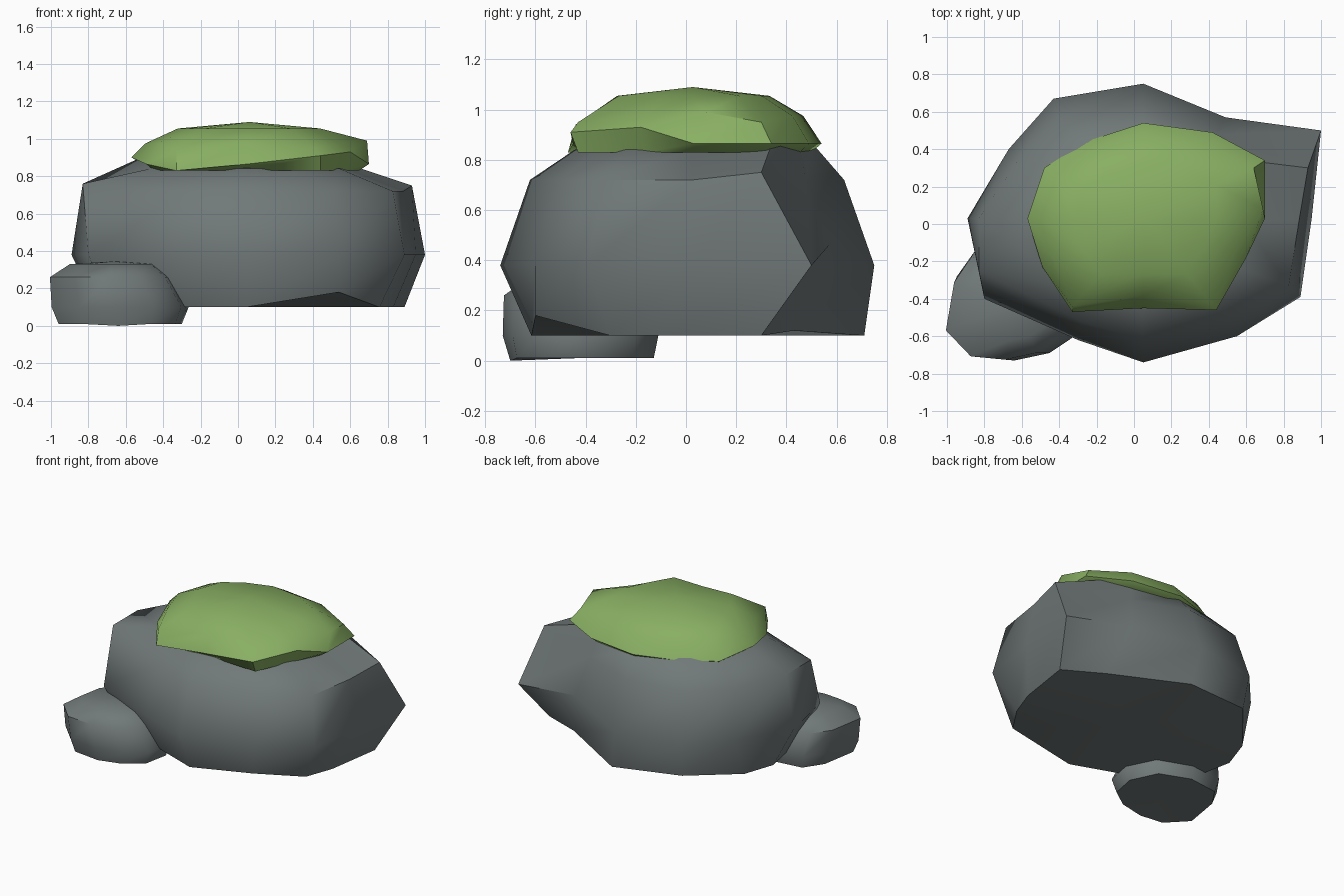
import bpy
import bmesh
import math

cube = bpy.data.objects.get("Cube")
if cube:
    bpy.data.objects.remove(cube, do_unlink=True)


def make_material(name, colour):
    mat = bpy.data.materials.new(name)
    mat.use_nodes = True
    mat.diffuse_color = (*colour, 1)
    mat.node_tree.nodes["Principled BSDF"].inputs["Base Color"].default_value = (*colour, 1)
    return mat


def stone(name, material, outline, centre, levels, bottom, top, nudges=None, angle=50):
    """Stack scaled copies of an outline; levels hold (z, scale x, scale y, shift x, shift y)."""
    cx, cy = centre
    count = len(outline)
    bm = bmesh.new()
    rings = []
    for z, sx, sy, dx, dy in levels:
        rings.append([bm.verts.new((cx + (x - cx) * sx + dx, cy + (y - cy) * sy + dy, z))
                      for x, y in outline])
    # Move individual corners to break up the regular shape
    for (level, corner), place in (nudges or {}).items():
        rings[level][corner].co = place
    # Side faces
    for low, high in zip(rings, rings[1:]):
        for i in range(count):
            j = (i + 1) % count
            bm.faces.new((low[i], low[j], high[j], high[i]))
    # Fan caps
    for ring, z in ((rings[0], bottom), (rings[-1], top)):
        middle = sum((v.co.xy for v in ring[1:]), ring[0].co.xy) / count
        hub = bm.verts.new((middle.x, middle.y, z))
        for i in range(count):
            bm.faces.new((ring[i], ring[(i + 1) % count], hub))
    bmesh.ops.recalc_face_normals(bm, faces=bm.faces[:])
    mesh = bpy.data.meshes.new(name)
    bm.to_mesh(mesh)
    bm.free()
    mesh.materials.append(material)
    obj = bpy.data.objects.new(name, mesh)
    bpy.context.collection.objects.link(obj)
    # Smooth shading with crisp hard edges
    bpy.ops.object.select_all(action="DESELECT")
    obj.select_set(True)
    bpy.context.view_layer.objects.active = obj
    bpy.ops.object.shade_smooth_by_angle(angle=math.radians(angle))


rock_grey = make_material("rock grey", (0.165, 0.19, 0.19))
moss_green = make_material("moss green", (0.25, 0.43, 0.125))

# Large boulder with a jutting, undercut back corner
stone(
    "boulder", rock_grey,
    outline=[(.05, -.74), (.55, -.6), (.89, -.39), (.95, .03), (1, .5), (.47, .57),
             (.05, .75), (-.43, .67), (-.67, .4), (-.89, .03), (-.8, -.4), (-.3, -.62)],
    centre=(0, 0),
    levels=[(.1, .85, .9, 0, .05), (.38, 1, 1, 0, 0),
            (.72, .93, .84, 0, 0), (.84, .6, .6, .01, 0)],
    bottom=.1, top=.94,
    nudges={(0, 1): (.54, -.6, .18), (0, 3): (.83, -.1, .1), (0, 4): (.89, .3, .1),
            (0, 5): (.6, .43, .12), (0, 6): (.1, .71, .1), (0, 7): (-.41, .63, .14),
            (0, 8): (-.68, .3, .1), (1, 5): (.49, .57, .46),
            (2, 4): (.93, .3, .75), (2, 9): (-.83, .03, .76), (2, 10): (-.83, -.25, .76),
            (3, 4): (.6, .34, .86), (3, 5): (.37, .43, .93), (3, 6): (.05, .5, .87),
            (3, 7): (-.27, .43, .88), (3, 8): (-.44, .28, .89), (3, 9): (-.54, .03, .89)},
)

# Small pebble beside the boulder
stone(
    "pebble", rock_grey,
    outline=[(-1, -.56), (-.85, -.71), (-.64, -.73), (-.45, -.69), (-.3, -.59),
             (-.26, -.4), (-.36, -.2), (-.6, -.11), (-.85, -.14), (-.95, -.28)],
    centre=(-.63, -.42),
    levels=[(.01, .89, .94, 0, 0), (.1, .99, 1, 0, 0),
            (.26, .88, .92, -.05, -.02), (.33, .62, .6, -.04, -.02)],
    bottom=.01, top=.345,
    nudges={(0, 2): (-.64, -.7, 0)},
)

# Moss cap draped over the top, with its rim lifted at the front corner
stone(
    "moss_cap", moss_green,
    outline=[(.05, -.45), (.44, -.46), (.6, -.18), (.7, .03), (.7, .34), (.42, .49),
             (.05, .54), (-.26, .44), (-.48, .3), (-.57, .03), (-.49, -.23), (-.33, -.47)],
    centre=(.05, .02),
    levels=[(.83, .92, .92, 0, 0), (.865, 1, 1, 0, 0),
            (.975, .88, .86, 0, 0), (1.055, .6, .6, 0, 0)],
    bottom=.85, top=1.09,
    nudges={(0, 1): (.44, -.43, .83), (1, 1): (.44, -.46, .91), (1, 2): (.6, -.18, .93),
            (1, 11): (-.33, -.47, .83), (1, 9): (-.57, .03, .9), (0, 9): (-.5, .03, .87),
            (2, 1): (.41, -.43, .95), (2, 11): (-.33, -.44, .94),
            (2, 3): (.69, .08, .99), (2, 4): (.64, .3, .95)},
)
